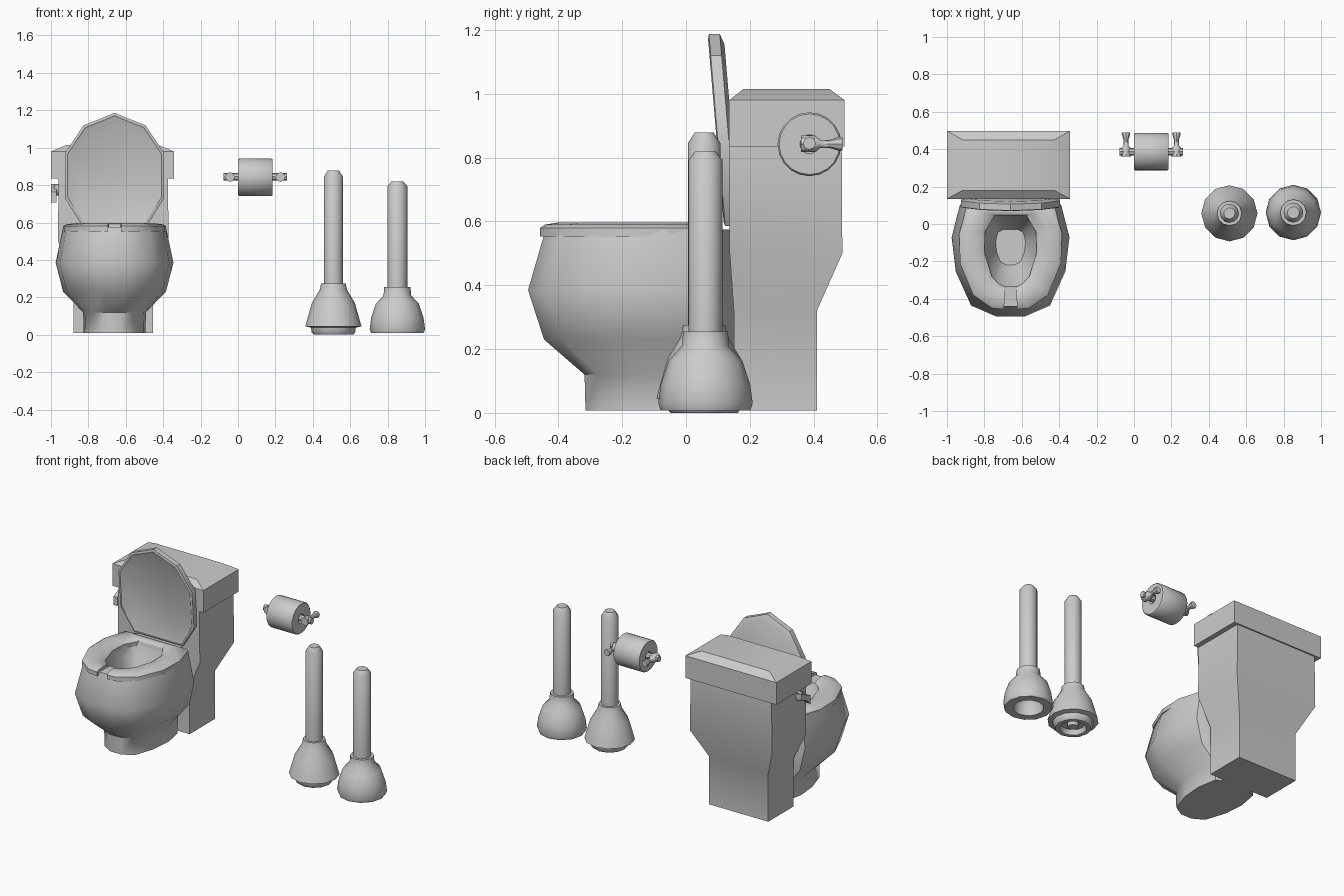
import bpy, bmesh, math
from mathutils import Vector, Matrix

CX = -0.66  # toilet centre line


def loft(name, rings, angle=40):
    """Skin a list of equal-length closed rings and cap both ends."""
    bm = bmesh.new()
    vs = [[bm.verts.new(p) for p in r] for r in rings]
    n = len(rings[0])
    for a, b in zip(vs, vs[1:]):
        for i in range(n):
            j = (i + 1) % n
            bm.faces.new((a[i], a[j], b[j], b[i]))
    bm.faces.new(vs[0][::-1])
    bm.faces.new(vs[-1])
    bmesh.ops.remove_doubles(bm, verts=bm.verts, dist=1e-5)
    bmesh.ops.recalc_face_normals(bm, faces=bm.faces)
    me = bpy.data.meshes.new(name)
    bm.to_mesh(me)
    bm.free()
    ob = bpy.data.objects.new(name, me)
    bpy.context.collection.objects.link(ob)
    bpy.ops.object.select_all(action='DESELECT')
    bpy.context.view_layer.objects.active = ob
    ob.select_set(True)
    bpy.ops.object.shade_smooth_by_angle(angle=math.radians(angle))
    return ob


def lathe(name, profile, loc, axis='Z', n=12):
    """Revolve (radius, height) points round an axis through loc."""
    rot = {'Z': Matrix(), 'X': Matrix.Rotation(math.pi / 2, 4, 'Y'),
           'Y': Matrix.Rotation(-math.pi / 2, 4, 'X')}[axis]
    rings = []
    for r, h in profile:
        r = max(r, 0.002)
        rings.append([Vector(loc) + rot @ Vector((r * math.cos(2 * math.pi * i / n),
                                                  r * math.sin(2 * math.pi * i / n), h))
                      for i in range(n)])
    return loft(name, rings)


def rect(cx, hw, y0, y1, z):
    return [(cx - hw, y0, z), (cx + hw, y0, z), (cx + hw, y1, z), (cx - hw, y1, z)]


# Tank and rear pedestal
loft("tank", [rect(-0.667, hw, y0, y1, z) for z, hw, y0, y1 in (
    (0.008, 0.213, 0.15, 0.41), (0.32, 0.213, 0.15, 0.41),
    (0.50, 0.296, 0.137, 0.49), (0.84, 0.292, 0.137, 0.488))])
loft("tank_lid", [rect(-0.671, hw, y0, y1, z) for z, hw, y0, y1 in (
    (0.835, 0.328, 0.135, 0.497), (0.98, 0.328, 0.135, 0.497),
    (1.015, 0.245, 0.18, 0.45))], 30)

# Flush handle on the left side of the tank
lathe("flush_knob", [(0.03, 0), (0.03, 0.025), (0.018, 0.04)], (-0.95, 0.21, 0.775),
      'X', 8).location.x = -0.035
loft("flush_lever", [[(-1 + dx, y, z + s * h) for dx, s in ((0, -1), (0.03, -1), (0.03, 1), (0, 1))]
                     for y, z, h in ((0.24, 0.785, 0.02), (0.19, 0.765, 0.018), (0.145, 0.735, 0.028))])

# Bowl: one egg outline scaled at each height, then down inside
EGG = [(0.24, 0), (0.67, 0.09), (0.93, 0.37), (1, 0.65), (0.86, 0.92), (0.5, 1)]


def egg(z, hw, f, b):
    half = [(u * hw, f + v * (b - f)) for u, v in EGG]
    return [(CX + x, y, z) for x, y in half] + [(CX - x, y, z) for x, y in half[::-1]]


loft("bowl", [egg(*r) for r in (
    (0.008, 0.165, -0.315, 0.155), (0.12, 0.168, -0.318, 0.155),
    (0.23, 0.275, -0.445, 0.155), (0.385, 0.315, -0.495, 0.155),
    (0.575, 0.275, -0.44, 0.14), (0.575, 0.145, -0.335, 0.05),
    (0.50, 0.13, -0.30, 0.03), (0.38, 0.08, -0.22, -0.03))], 45)

# Seat: outer and inner points along one half, mirrored, open at the front slot
SEAT = [((0.03, -0.457), (0.012, -0.42)), ((0.10, -0.45), (0.05, -0.335)),
        ((0.20, -0.38), (0.10, -0.28)), ((0.27, -0.21), (0.14, -0.15)),
        ((0.275, -0.05), (0.135, -0.04)), ((0.23, 0.10), (0.085, 0.045))]
SEAT[0] = ((0.035, -0.457), (0.03, -0.34))
SECTION = [(0, 0.553), (0, 0.58), (0.12, 0.59), (0.5, 0.597), (0.85, 0.588), (1, 0.575), (1, 0.55)]


def seat_ring(o, i, s):
    return [(CX + s * (o[0] + t * (i[0] - o[0])), o[1] + t * (i[1] - o[1]), z) for t, z in SECTION]


loft("seat", [seat_ring(o, i, 1) for o, i in SEAT] + [seat_ring(o, i, -1) for o, i in SEAT[::-1]])

# Raised seat cover, leaning slightly forward
COVER = [(0.06, 1.175), (0.165, 1.12), (0.265, 0.97), (0.265, 0.73), (0.175, 0.585)]


def cover_ring(k, dy):
    pts = [(0, 1.187)] + COVER + [(-x, z) for x, z in COVER[::-1]]
    out = []
    for x, z in pts:
        zz = 0.88 + (z - 0.88) * k
        out.append((CX + x * k, 0.068 + (1.185 - zz) * 0.085 + dy, zz))
    return out


COVER[0] = (0.08, 1.153)
loft("seat_cover", [cover_ring(*r) for r in ((0.92, 0.004), (0.95, 0), (1, 0.004),
                                             (1, 0.038), (0.9, 0.05))], 35)

# Paper roll and its holder
lathe("paper_roll", [(0.02, 0.02), (0.03, 0), (0.095, 0), (0.1, 0.006), (0.1, 0.179),
                     (0.095, 0.185), (0.03, 0.185), (0.02, 0.165)], (0, 0.387, 0.842), 'X', 20)
lathe("holder_rod", [(0.02, -0.078), (0.02, 0.263)], (0, 0.387, 0.845), 'X', 8)
for side, x in (("left", -0.043), ("right", 0.227)):
    lathe("holder_post_" + side, [(0.026, -0.025), (0.026, 0.02), (0.013, 0.035), (0.013, 0.065),
                                  (0.023, 0.098), (0.02, 0.105)], (x, 0.385, 0.843), 'Y', 8)

# Toilet brush in its holder, with a ringed foot
lathe("brush", [(0, 0.878), (0.03, 0.878), (0.051, 0.845), (0.051, 0.275), (0.066, 0.275),
                (0.073, 0.24), (0.115, 0.17), (0.15, 0.045), (0.12, 0.038), (0.116, 0.012),
                (0.105, 0), (0.08, 0), (0.07, 0.03), (0.035, 0.03), (0.03, 0.008), (0, 0.008)],
      (0.51, 0.057, 0))

# Plunger with a hollow cup
lathe("plunger", [(0, 0.82), (0.032, 0.82), (0.053, 0.793), (0.053, 0.255), (0.07, 0.255),
                  (0.074, 0.21), (0.115, 0.165), (0.14, 0.09), (0.148, 0.03), (0.14, 0.008),
                  (0.09, 0.008), (0.085, 0.06), (0.06, 0.11), (0, 0.12)], (0.852, 0.061, 0))
